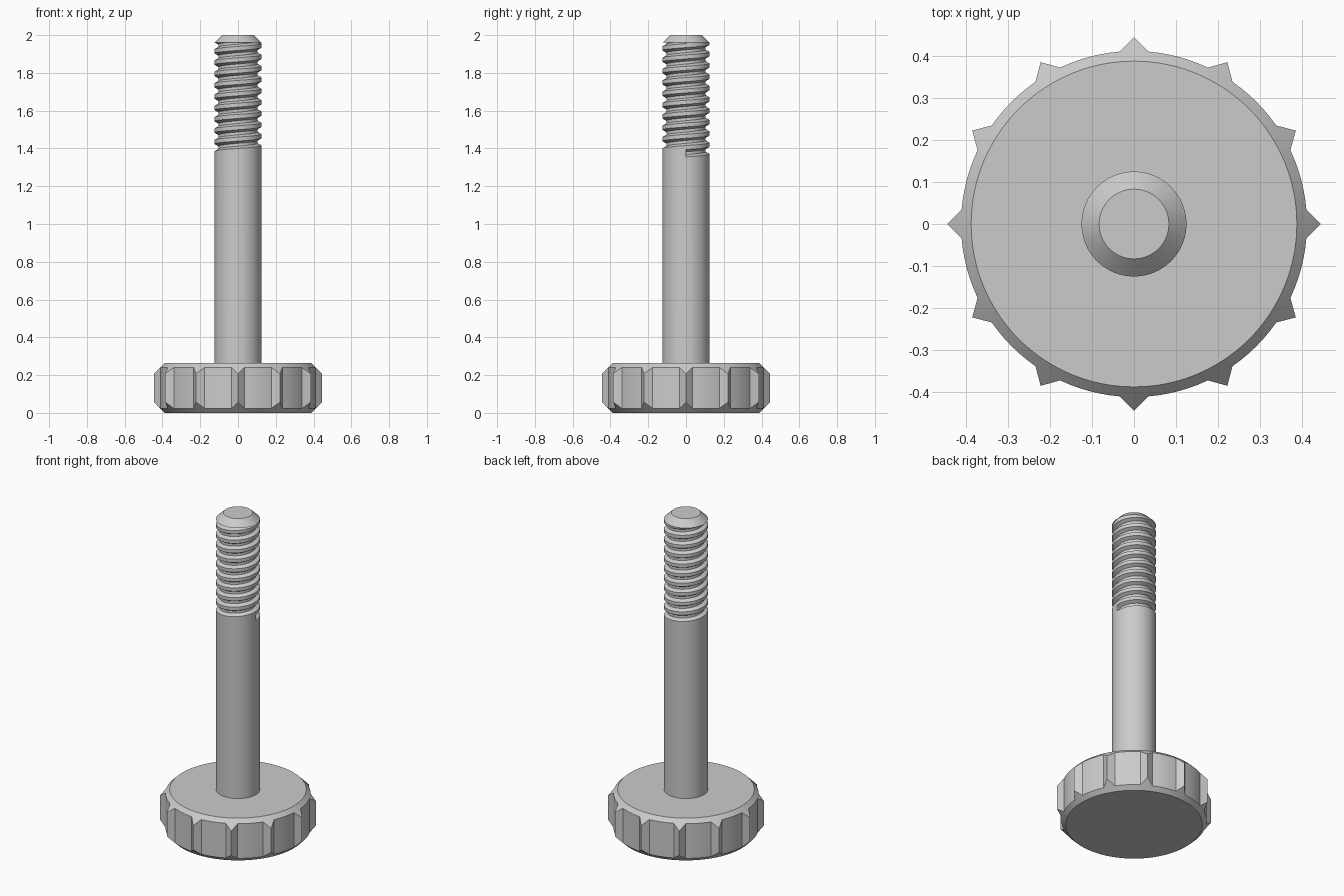
import bpy, bmesh
from math import sin, cos, pi, radians

if "Cube" in bpy.data.objects:
    bpy.data.objects.remove(bpy.data.objects["Cube"])


def polar(r, a, z):
    return (r * cos(a), r * sin(a), z)


def finish(name, quads):
    """Turn loose coordinate polygons into one welded, shaded object."""
    bm = bmesh.new()
    for q in quads:
        bm.faces.new([bm.verts.new(p) for p in q])
    bmesh.ops.remove_doubles(bm, verts=bm.verts, dist=1e-4)
    bmesh.ops.recalc_face_normals(bm, faces=bm.faces)
    mesh = bpy.data.meshes.new(name)
    bm.to_mesh(mesh)
    bm.free()
    ob = bpy.data.objects.new(name, mesh)
    bpy.context.collection.objects.link(ob)
    bpy.ops.object.select_all(action='DESELECT')
    ob.select_set(True)
    bpy.context.view_layer.objects.active = ob
    bpy.ops.object.shade_smooth_by_angle(angle=radians(20))
    return ob


def bridge(a, b):
    n = len(a)
    return [(a[i], a[(i + 1) % n], b[(i + 1) % n], b[i]) for i in range(n)]


# Knurled head: twelve pointed teeth on a disc, with 45 degree chamfers
HEAD_H, R_CAP, R_BODY, R_TOOTH = 0.265, 0.388, 0.412, 0.445
outline = []
for k in range(12):
    mid = k * pi / 6
    half = radians(4.7)
    outline.append((R_TOOTH, mid))
    for j in range(7):
        outline.append((R_BODY, mid + half + (pi / 6 - 2 * half) * j / 6))
cap_bot = [polar(R_CAP, a, 0) for r, a in outline]
side_bot = [polar(r, a, r - R_CAP) for r, a in outline]
side_top = [polar(r, a, HEAD_H - r + R_CAP) for r, a in outline]
cap_top = [polar(R_CAP, a, HEAD_H) for r, a in outline]
finish("knurled_head", bridge(cap_bot, side_bot) + bridge(side_bot, side_top)
       + bridge(side_top, cap_top) + [cap_bot, cap_top])

# Shaft with a helical groove, closed by a chamfered tip
N, TURNS, PITCH = 64, 10, 0.06
Z0, Z_TIP, R, R_ROOT = 1.355, 1.96, 0.125, 0.104
groove = [(R, 0), (R_ROOT, 0.012), (R_ROOT, 0.027), (R, 0.039), (R, PITCH)]


def section(i):
    a, z = 2 * pi * (i % N) / N, Z0 + PITCH * i / N
    return [polar(r, a, min(z + dz, Z_TIP)) for r, dz in groove]


secs = [section(i) for i in range(N * TURNS + 1)]
faces = []
for s, t in zip(secs, secs[1:]):
    faces += [(s[k], t[k], t[k + 1], s[k + 1]) for k in range(4)]
# Walls where the groove starts and stops
faces += [secs[0][:4], secs[-1][:4]]
# Plain shank below the first turn, collar above the last
for i in range(N):
    a, b = 2 * pi * i / N, 2 * pi * (i + 1) / N
    faces.append((polar(R, a, 0.2), polar(R, b, 0.2), secs[i + 1][0], secs[i][0]))
    j = N * (TURNS - 1) + i
    faces.append((secs[j][4], secs[j + 1][4], polar(R, b, Z_TIP), polar(R, a, Z_TIP)))
ring = [[polar(r, 2 * pi * i / N, z) for i in range(N)]
        for r, z in ((R, Z_TIP), (0.083, 2.0), (R, 0.2))]
faces += bridge(ring[0], ring[1]) + [ring[1], ring[2]]


def clean(f):
    """Drop repeated corners made by clamping at the tip plane."""
    out = []
    for p in f:
        if all(sum((u - v) ** 2 for u, v in zip(p, q)) > 1e-8 for q in out):
            out.append(p)
    return out


faces = [c for c in map(clean, faces) if len(c) > 2]
finish("threaded_shaft", faces)
